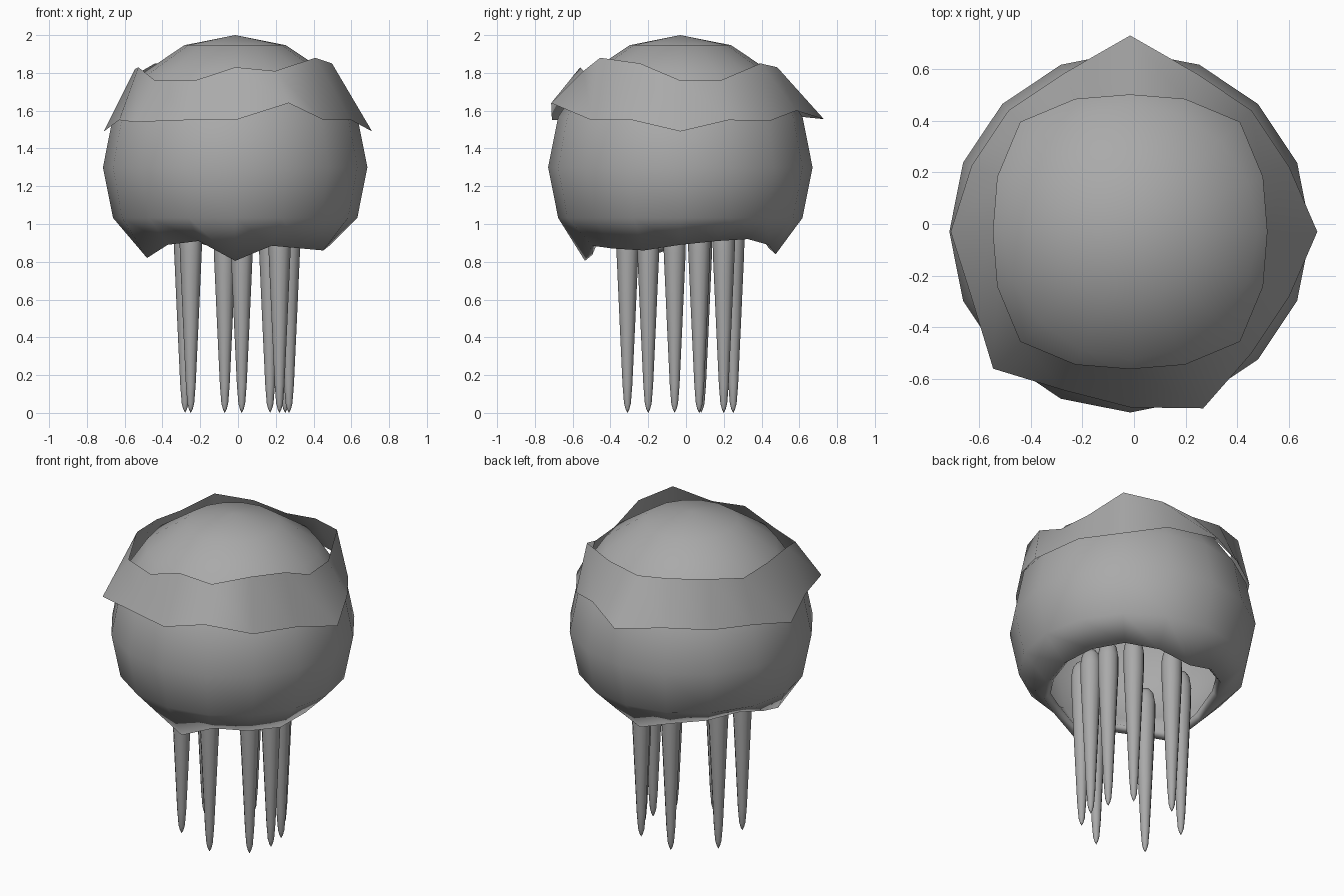
import bpy
import bmesh
from math import sin, cos, pi, radians

cube = bpy.data.objects.get("Cube")
if cube:
    bpy.data.objects.remove(cube, do_unlink=True)

SIDES = 16
CX, CY, CZ, R = -0.015, -0.03, 1.3, 0.7

grey = bpy.data.materials.new("soft grey")
grey.use_nodes = True
colour = (0.4, 0.4, 0.4, 1)
grey.diffuse_color = colour
grey.node_tree.nodes["Principled BSDF"].inputs["Base Color"].default_value = colour


def ring(radii, heights, x=CX, y=CY):
    """A horizontal loop; each radius and height may differ."""
    n = len(radii)
    return [(x + r * cos(2 * pi * i / n), y + r * sin(2 * pi * i / n), z)
            for i, (r, z) in enumerate(zip(radii, heights))]


def loft(name, rings, top=None, bottom=None, angle=60):
    """Skin a stack of loops running downwards, with optional end poles."""
    bm = bmesh.new()
    loops = [[bm.verts.new(p) for p in loop] for loop in rings]
    n = len(loops[0])
    for a, b in zip(loops, loops[1:]):
        for i in range(n):
            j = (i + 1) % n
            bm.faces.new((a[i], b[i], b[j], a[j]))
    for pole, loop, flip in ((top, loops[0], False), (bottom, loops[-1], True)):
        if pole:
            tip = bm.verts.new(pole)
            for i in range(n):
                pair = [loop[i], loop[(i + 1) % n]]
                bm.faces.new([tip] + (pair[::-1] if flip else pair))
    mesh = bpy.data.meshes.new(name)
    bm.to_mesh(mesh)
    bm.free()
    mesh.materials.append(grey)
    obj = bpy.data.objects.new(name, mesh)
    bpy.context.collection.objects.link(obj)
    bpy.ops.object.select_all(action="DESELECT")
    obj.select_set(True)
    bpy.context.view_layer.objects.active = obj
    bpy.ops.object.shade_smooth_by_angle(angle=radians(angle))
    return obj


# Hollow bell with an uneven open rim
bell_rings = []
for k in range(1, 6):
    a = k * pi / 8
    bell_rings.append(ring([R * sin(a)] * SIDES, [CZ + R * cos(a)] * SIDES))
rim_z = [.89, .91, .92, .89, .84, .90, .92, .94,
         .885, .82, .89, .91, .805, .885, .87, .86]
bell_rings.append(ring([.505] * SIDES, rim_z))
bell = loft("bell", bell_rings, top=(CX, CY, CZ + R))
wall = bell.modifiers.new("wall", "SOLIDIFY")
wall.thickness = 0.05
wall.offset = -1

# Thin ragged frill around the upper bell
upper_z = [1.76, 1.76, 1.85, 1.83, 1.80, 1.83, 1.85, 1.80,
           1.82, 1.83, 1.76, 1.76, 1.83, 1.81, 1.88, 1.85]
upper_r = [.53, .555, .6, .555] * 4
lower_z = [1.49, 1.55, 1.545, 1.6, 1.555, 1.57, 1.56, 1.55,
           1.49, 1.55, 1.54, 1.55, 1.55, 1.64, 1.55, 1.55]
lower_r = [.665] * SIDES
for index, r in ((0, .725), (4, .76), (8, .695), (10, .75), (12, .68), (13, .74)):
    lower_r[index] = r
loft("frill", [ring(upper_r, upper_z), ring(lower_r, lower_z)])

# Tapering tentacles with rounded tops
profile = [(.03, 1.06), (.05, 1.03), (.06, .97), (.058, .85), (.04, .45),
           (.026, .15), (.018, .05), (.01, .02)]
spots = [(.17, .20), (.25, .07), (-.07, .25), (.22, -.20),
         (-.28, .08), (-.25, -.20), (.02, -.31), (.27, -.06)]
for number, (x, y) in enumerate(spots, 1):
    loft(f"tentacle_{number}",
         [ring([r] * 12, [z] * 12, x, y) for r, z in profile],
         top=(x, y, 1.07), bottom=(x, y, 0))
